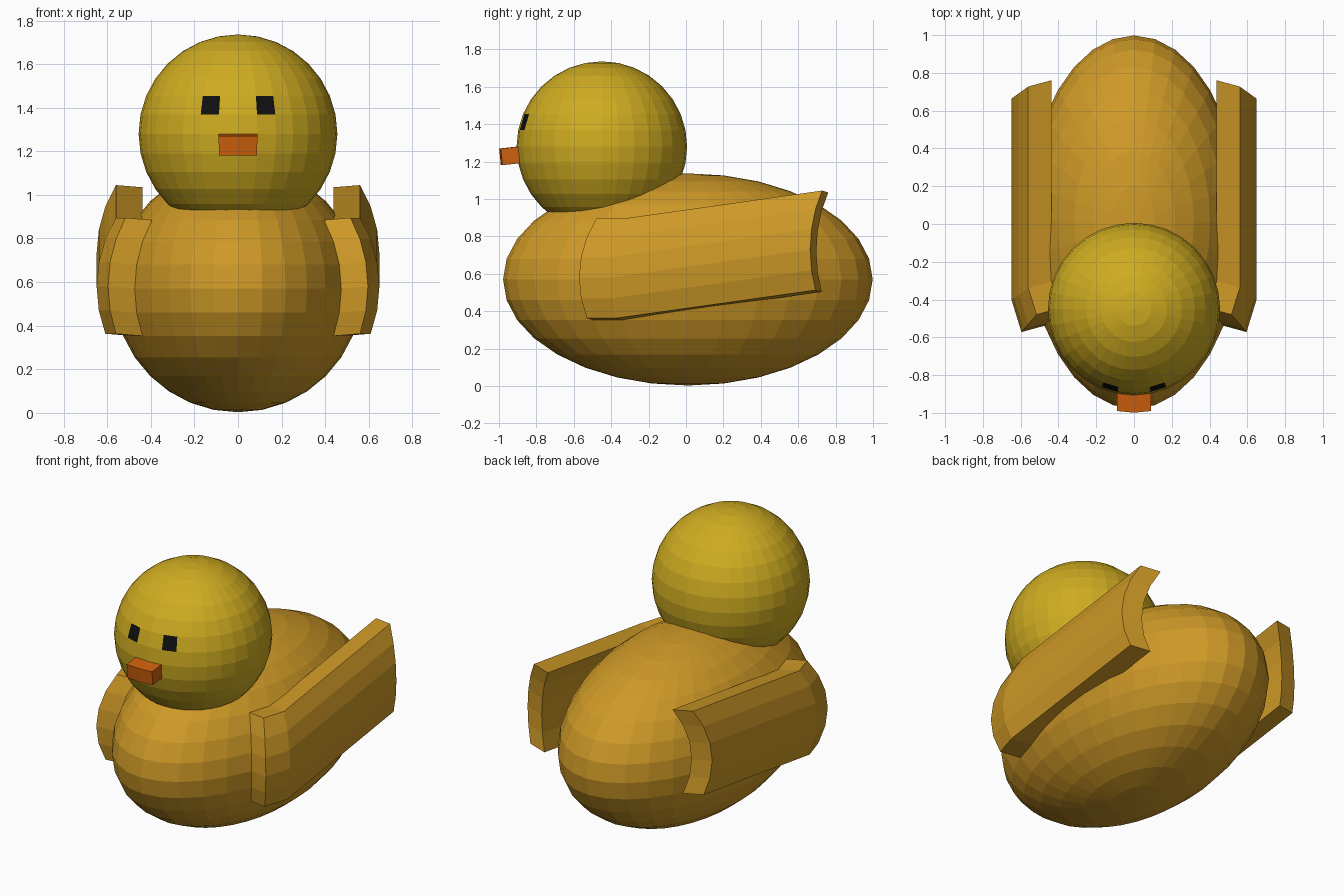
import bpy, bmesh
from math import atan2, asin, degrees
from mathutils import Vector

if "Cube" in bpy.data.objects:
    bpy.data.objects.remove(bpy.data.objects["Cube"])


def material(name, color):
    m = bpy.data.materials.new(name)
    m.diffuse_color = (*color, 1)
    m.use_nodes = True
    m.node_tree.nodes["Principled BSDF"].inputs["Base Color"].default_value = m.diffuse_color
    return m


def pick(bm, lon, lat):
    """Faces of a unit sphere by longitude (0 = front, + = right) and latitude."""
    found = []
    for f in bm.faces:
        c = f.calc_center_median().normalized()
        a, b = degrees(atan2(c.x, -c.y)), degrees(asin(max(-1, min(1, c.z))))
        if lon[0] < a < lon[1] and lat[0] < b < lat[1]:
            found.append(f)
    return found


def extrude(bm, faces, offset):
    """Push a face region out; return all faces of the new piece."""
    r = bmesh.ops.extrude_face_region(bm, geom=faces)
    verts = [g for g in r["geom"] if isinstance(g, bmesh.types.BMVert)]
    bmesh.ops.translate(bm, vec=Vector(offset), verts=verts)
    old = [f for f in faces if f.is_valid]
    if old:
        bmesh.ops.delete(bm, geom=old, context="FACES_ONLY")
    bm.normal_update()
    return list({f for v in verts for f in v.link_faces})


def sphere():
    bm = bmesh.new()
    bmesh.ops.create_uvsphere(bm, u_segments=32, v_segments=16, radius=1)
    return bm


def finish(bm, name, location, mats):
    bmesh.ops.recalc_face_normals(bm, faces=bm.faces)
    me = bpy.data.meshes.new(name)
    bm.to_mesh(me)
    bm.free()
    for m in mats:
        me.materials.append(m)
    ob = bpy.data.objects.new(name, me)
    ob.location = location
    bpy.context.collection.objects.link(ob)
    return ob


amber = material("amber", (0.62, 0.32, 0.02))
yellow = material("yellow", (0.62, 0.41, 0.015))
orange = material("orange", (0.62, 0.12, 0.004))
black = material("black", (0.005, 0.005, 0.005))

# Body: stretched sphere, wings pulled out of its sides and then swept back
bm = sphere()
patches = {1: pick(bm, (57, 67), (-22, 33)), -1: pick(bm, (-67, -57), (-22, 33))}
bmesh.ops.scale(bm, vec=(0.57, 0.988, 0.567), verts=bm.verts)
for side, faces in patches.items():
    wing = extrude(bm, faces, (side * 0.122, -0.033, 0.01))
    rear = [f for f in wing if f.normal.y > 0.7]
    extrude(bm, rear, (0, 1.065, 0.15))
finish(bm, "body_with_wings", (0, 0.01, 0.57), [amber])

# Head: sphere with eye facets and an extruded bill
bm = sphere()
eyes = pick(bm, (12, 22), (12, 22)) + pick(bm, (-22, -12), (12, 22))
bill = pick(bm, (-11, 11), (-11, 0))
bmesh.ops.scale(bm, vec=(0.456,) * 3, verts=bm.verts)
for f in eyes:
    f.material_index = 1
for f in extrude(bm, bill, (0, -0.093, -0.01)):
    f.material_index = 2
finish(bm, "head", (0, -0.45, 1.28), [yellow, black, orange])
